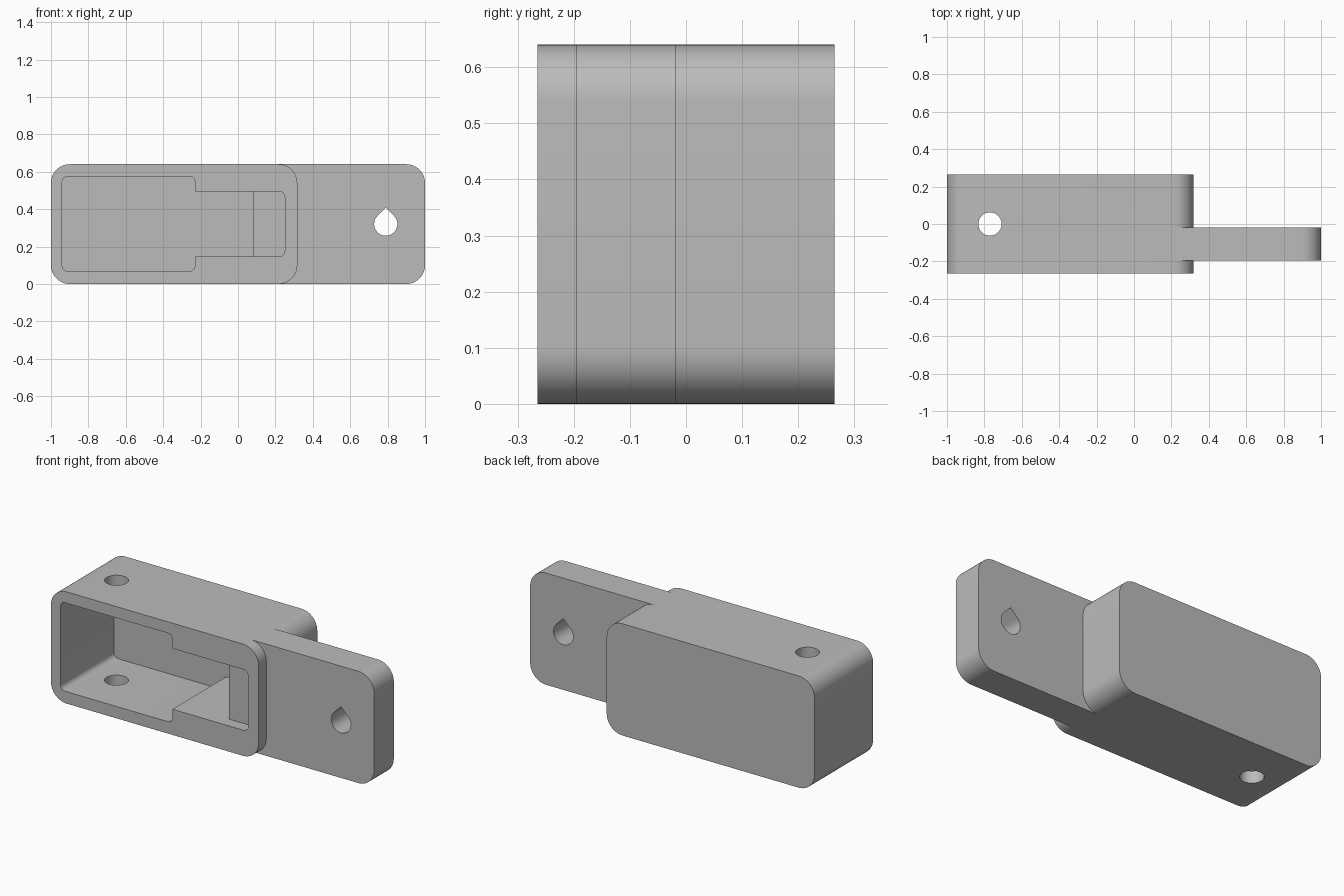
import bpy, bmesh, math

cube = bpy.data.objects.get("Cube")
if cube:
    bpy.data.objects.remove(cube, do_unlink=True)

grey = bpy.data.materials.new("plain_grey")
grey.use_nodes = True
colour = (0.5, 0.5, 0.5, 1)
grey.diffuse_color = colour
grey.node_tree.nodes["Principled BSDF"].inputs["Base Color"].default_value = colour


def arc(cx, cz, r, start, end, steps):
    return [(cx + r * math.cos(math.radians(start + (end - start) * i / steps)),
             cz + r * math.sin(math.radians(start + (end - start) * i / steps)))
            for i in range(steps + 1)]


def rounded(x0, x1, z0, z1, r, steps=12):
    """Rounded rectangle outline."""
    return (arc(x1 - r, z0 + r, r, -90, 0, steps) + arc(x1 - r, z1 - r, r, 0, 90, steps)
            + arc(x0 + r, z1 - r, r, 90, 180, steps) + arc(x0 + r, z0 + r, r, 180, 270, steps))


def extrude(name, outline, start, end, axis="y"):
    """Prism from an outline, running along y (outline in xz) or z (outline in xy)."""
    bm = bmesh.new()
    def place(u, v, w):
        return (u, w, v) if axis == "y" else (u, v, w)
    base = bm.faces.new([bm.verts.new(place(u, v, start)) for u, v in outline])
    out = bmesh.ops.extrude_face_region(bm, geom=[base])
    offset = (0, end - start, 0) if axis == "y" else (0, 0, end - start)
    bmesh.ops.translate(bm, vec=offset,
                        verts=[g for g in out["geom"] if isinstance(g, bmesh.types.BMVert)])
    bmesh.ops.recalc_face_normals(bm, faces=bm.faces)
    mesh = bpy.data.meshes.new(name)
    bm.to_mesh(mesh)
    bm.free()
    mesh.materials.append(grey)
    obj = bpy.data.objects.new(name, mesh)
    bpy.context.collection.objects.link(obj)
    return obj


def combine(obj, tool, operation):
    """Apply a boolean and remove the tool."""
    mod = obj.modifiers.new("cut", "BOOLEAN")
    mod.operation, mod.solver, mod.object = operation, "EXACT", tool
    bpy.context.view_layer.objects.active = obj
    bpy.ops.object.modifier_apply(modifier=mod.name)
    bpy.data.objects.remove(tool, do_unlink=True)


height = 0.64
back = 0.265
pocket_floor = 0.22
tab_front, tab_back = -0.196, -0.018

# Outer box with rounded ends
housing = extrude("housing", rounded(-1, 0.317, 0, height, 0.1), -back, back)

# Stepped pocket open to the front
wide = rounded(-0.94, -0.23, 0.068, 0.575, 0.03, 6)
narrow = rounded(-0.4, 0.25, 0.147, 0.495, 0.03, 6)
pocket = extrude("pocket_cutter", wide, -back - 0.1, pocket_floor)
combine(pocket, extrude("narrow_cutter", narrow, -back - 0.1, pocket_floor), "UNION")
combine(housing, pocket, "DIFFERENCE")

# Vertical round hole through both walls
hole = arc(-0.77, 0, 0.062, 0, 360, 48)[:-1]
combine(housing, extrude("hole_cutter", hole, -0.2, height + 0.2, "z"), "DIFFERENCE")

# Side tab with a teardrop hole, its inner end showing inside the pocket
tab = extrude("tab", rounded(0.08, 1, 0, height, 0.1), tab_front, tab_back)
teardrop = arc(0.79, 0.32, 0.062, 135, 405, 36) + [(0.79, 0.32 + 0.062 * math.sqrt(2))]
combine(tab, extrude("teardrop_cutter", teardrop, -0.5, 0.5), "DIFFERENCE")
combine(housing, tab, "UNION")

# Smooth rounded corners, sharp edges elsewhere
bpy.ops.object.select_all(action="DESELECT")
housing.select_set(True)
bpy.context.view_layer.objects.active = housing
bpy.ops.object.shade_smooth_by_angle(angle=math.radians(30))
